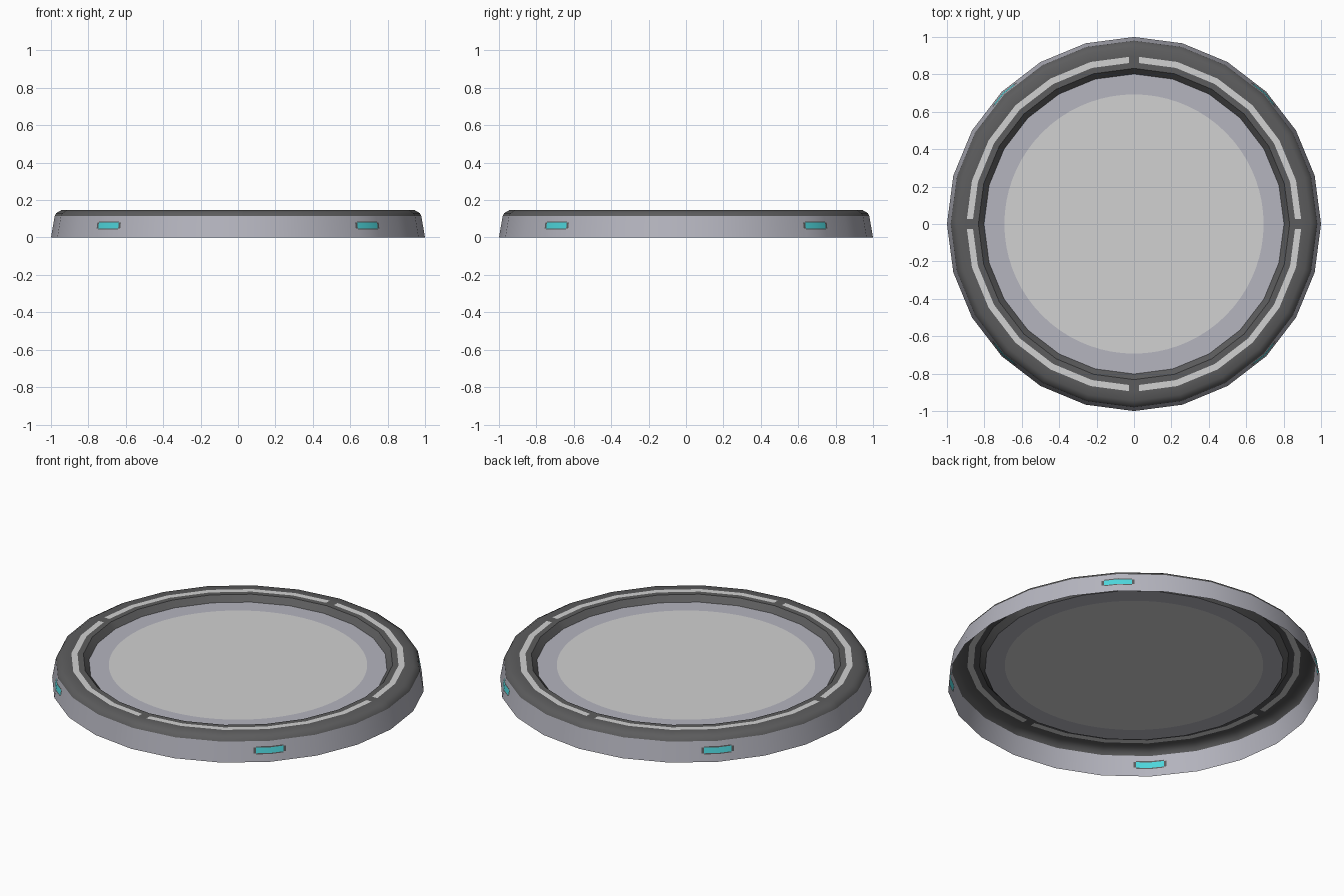
import bpy, bmesh, math

if "Cube" in bpy.data.objects:
    bpy.data.objects.remove(bpy.data.objects["Cube"])

SIDES = 24
STEP = 360 / SIDES


def material(name, r, g, b):
    m = bpy.data.materials.new(name)
    lin = [((c / 255 + 0.055) / 1.055) ** 2.4 for c in (r, g, b)]
    m.diffuse_color = (*lin, 1)
    m.use_nodes = True
    m.node_tree.nodes["Principled BSDF"].inputs["Base Color"].default_value = m.diffuse_color
    return m


LILAC = material("lilac_grey", 181, 181, 191)
DARK = material("dark_grey", 92, 92, 93)
CYAN = material("cyan", 78, 214, 220)
PALE = material("pale_grey", 209, 209, 209)


def ring_point(deg, r, z, faceted=True):
    """Point on the 24-sided outline (or on a true circle)."""
    if faceted:
        half = STEP / 2
        r *= math.cos(math.radians(half)) / math.cos(math.radians(deg % STEP - half))
    a = math.radians(deg)
    return (r * math.cos(a), r * math.sin(a), z)


def revolve(name, profile, angles, mats, rule=lambda a, row: 0, cap=False):
    """Sweep (radius, z, faceted) rows round z; rule picks each face's material."""
    bm = bmesh.new()
    rows = [[bm.verts.new(ring_point(a, *p)) for a in angles] for p in profile]
    n = len(angles)
    for i in range(len(rows) - 1):
        for j in range(n):
            k = (j + 1) % n
            end = angles[k] if k else angles[0] + 360
            f = bm.faces.new((rows[i][j], rows[i][k], rows[i + 1][k], rows[i + 1][j]))
            f.material_index = rule((angles[j] + end) / 2, i)
    if cap:
        bm.faces.new(rows[-1])
    me = bpy.data.meshes.new(name)
    bm.to_mesh(me)
    bm.free()
    for m in mats:
        me.materials.append(m)
    ob = bpy.data.objects.new(name, me)
    bpy.context.collection.objects.link(ob)
    bpy.ops.object.select_all(action='DESELECT')
    ob.select_set(True)
    bpy.context.view_layer.objects.active = ob
    bpy.ops.object.shade_smooth_by_angle(angle=math.radians(40))
    return ob


corners = [i * STEP for i in range(SIDES)]

# Outer wall, with four framed cyan lights cut in at the diagonals
LIGHT, FRAME = 4.4, 5.2
wall_angles = sorted(corners + [c + d for c in (45, 135, 225, 315)
                                for d in (-FRAME, -LIGHT, LIGHT, FRAME)])
wall_z = (0, 0.042, 0.048, 0.079, 0.086, 0.115)


def wall_rule(a, row):
    off = abs(a % 90 - 45)
    if off < LIGHT and row == 2:
        return 2
    if (off < LIGHT and row in (1, 3)) or (off < FRAME and row == 2):
        return 1
    return 0


revolve("outer_wall", [(1 - 0.02 * z / 0.115, z, True) for z in wall_z],
        wall_angles, (LILAC, DARK, CYAN), wall_rule)

# Dark rim with four pale arcs inlaid in its flat top
GAP = 1.7
rim_angles = sorted(corners + [(c + d) % 360 for c in (0, 90, 180, 270) for d in (-GAP, GAP)])
rim = [(0.98, 0.115), (0.972, 0.13), (0.945, 0.146), (0.897, 0.146),
       (0.864, 0.146), (0.832, 0.146), (0.802, 0.113)]


def rim_rule(a, row):
    return 1 if row == 3 and GAP < a % 90 < 90 - GAP else 0


revolve("rim", [(r, z, True) for r, z in rim], rim_angles, (DARK, PALE), rim_rule)

# Recessed floor: faceted border around a round centre disc
fine = [i * 5 for i in range(72)]
revolve("floor_border", [(0.802, 0.113, True), (0.693, 0.113, False)], fine, (LILAC,))
revolve("centre_disc", [(0.693, 0.113, False), (0.4, 0.113, False)], fine, (PALE,), cap=True)
